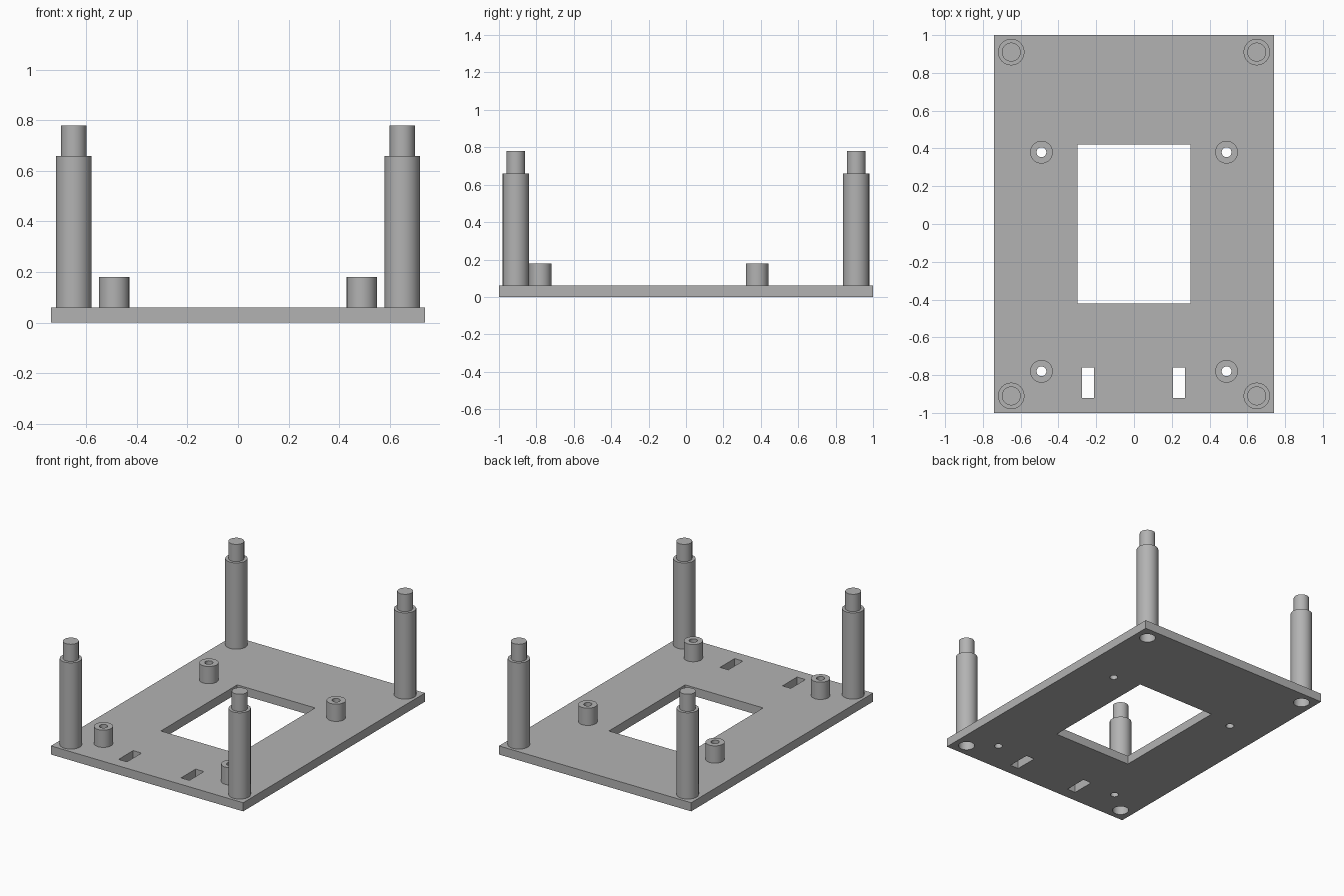
import bpy
import bmesh
import math
from mathutils import Matrix, Vector

cube = bpy.data.objects.get("Cube")
if cube:
    bpy.data.objects.remove(cube, do_unlink=True)

# One plain grey for the whole part
grey = bpy.data.materials.new("plain_grey")
grey.use_nodes = True
GREY = (0.45, 0.45, 0.45, 1)
grey.diffuse_color = GREY
grey.node_tree.nodes["Principled BSDF"].inputs["Base Color"].default_value = GREY

PLATE_TOP = 0.06
SOCKET_R = 0.052
SCREW_R = 0.026
SIDES = 48

post_spots = [(sx * 0.65, sy * 0.91) for sx in (-1, 1) for sy in (-1, 1)]
standoff_spots = [(sx * 0.49, y) for sx in (-1, 1) for y in (-0.78, 0.38)]


def finish(name, bm):
    bmesh.ops.recalc_face_normals(bm, faces=bm.faces)
    mesh = bpy.data.meshes.new(name)
    bm.to_mesh(mesh)
    bm.free()
    mesh.materials.append(grey)
    obj = bpy.data.objects.new(name, mesh)
    bpy.context.collection.objects.link(obj)
    return obj


def add_box(bm, x0, x1, y0, y1, z0, z1):
    centre = Vector((x0 + x1, y0 + y1, z0 + z1)) / 2
    size = Matrix.Diagonal((x1 - x0, y1 - y0, z1 - z0, 1))
    bmesh.ops.create_cube(bm, size=1, matrix=Matrix.Translation(centre) @ size)


def lathe(name, profile, spot, closed=False):
    """Turn an (r, z) profile around a vertical axis at the given spot."""
    bm = bmesh.new()
    verts = [bm.verts.new((r, 0, z)) for r, z in profile]
    edges = [bm.edges.new(pair) for pair in zip(verts, verts[1:])]
    if closed:
        edges.append(bm.edges.new((verts[-1], verts[0])))
    bmesh.ops.spin(bm, geom=verts + edges, cent=(0, 0, 0), axis=(0, 0, 1),
                   angle=math.tau, steps=SIDES)
    bmesh.ops.remove_doubles(bm, verts=bm.verts, dist=0.0001)
    obj = finish(name, bm)
    obj.location = (*spot, 0)
    smooth(obj)
    return obj


def smooth(obj):
    bpy.ops.object.select_all(action='DESELECT')
    obj.select_set(True)
    bpy.context.view_layer.objects.active = obj
    bpy.ops.object.shade_smooth_by_angle(angle=math.radians(30))


# Base plate
bm = bmesh.new()
add_box(bm, -0.74, 0.74, -1, 1, 0, PLATE_TOP)
plate = finish("base_plate", bm)

# Cutters: central window, two strap slots, post sockets and screw holes
bm = bmesh.new()
add_box(bm, -0.3, 0.3, -0.42, 0.42, -0.1, 0.2)
for x in (-0.243, 0.238):
    add_box(bm, x - 0.032, x + 0.032, -0.92, -0.76, -0.1, 0.2)
for spots, radius in ((post_spots, SOCKET_R), (standoff_spots, SCREW_R)):
    for x, y in spots:
        bmesh.ops.create_cone(bm, cap_ends=True, segments=SIDES, radius1=radius,
                              radius2=radius, depth=0.4,
                              matrix=Matrix.Translation((x, y, 0)))
cutter = finish("plate_cutter", bm)
cutter.hide_render = True

cut = plate.modifiers.new("openings", 'BOOLEAN')
cut.operation = 'DIFFERENCE'
cut.solver = 'EXACT'
cut.object = cutter
bpy.context.view_layer.objects.active = plate
bpy.ops.object.modifier_apply(modifier=cut.name)
bpy.data.objects.remove(cutter, do_unlink=True)
smooth(plate)

# Corner posts: stepped peg on top, blind socket underneath
for i, spot in enumerate(post_spots):
    lathe(f"corner_post_{i + 1}",
          [(0, 0.78), (0.05, 0.78), (0.05, 0.66), (0.07, 0.66), (0.07, PLATE_TOP),
           (SOCKET_R, PLATE_TOP), (SOCKET_R, 0.12), (0, 0.12)], spot)

# Short hollow standoffs
for i, spot in enumerate(standoff_spots):
    lathe(f"standoff_{i + 1}",
          [(0.06, PLATE_TOP), (0.06, 0.18), (SCREW_R, 0.18), (SCREW_R, PLATE_TOP)],
          spot, closed=True)
